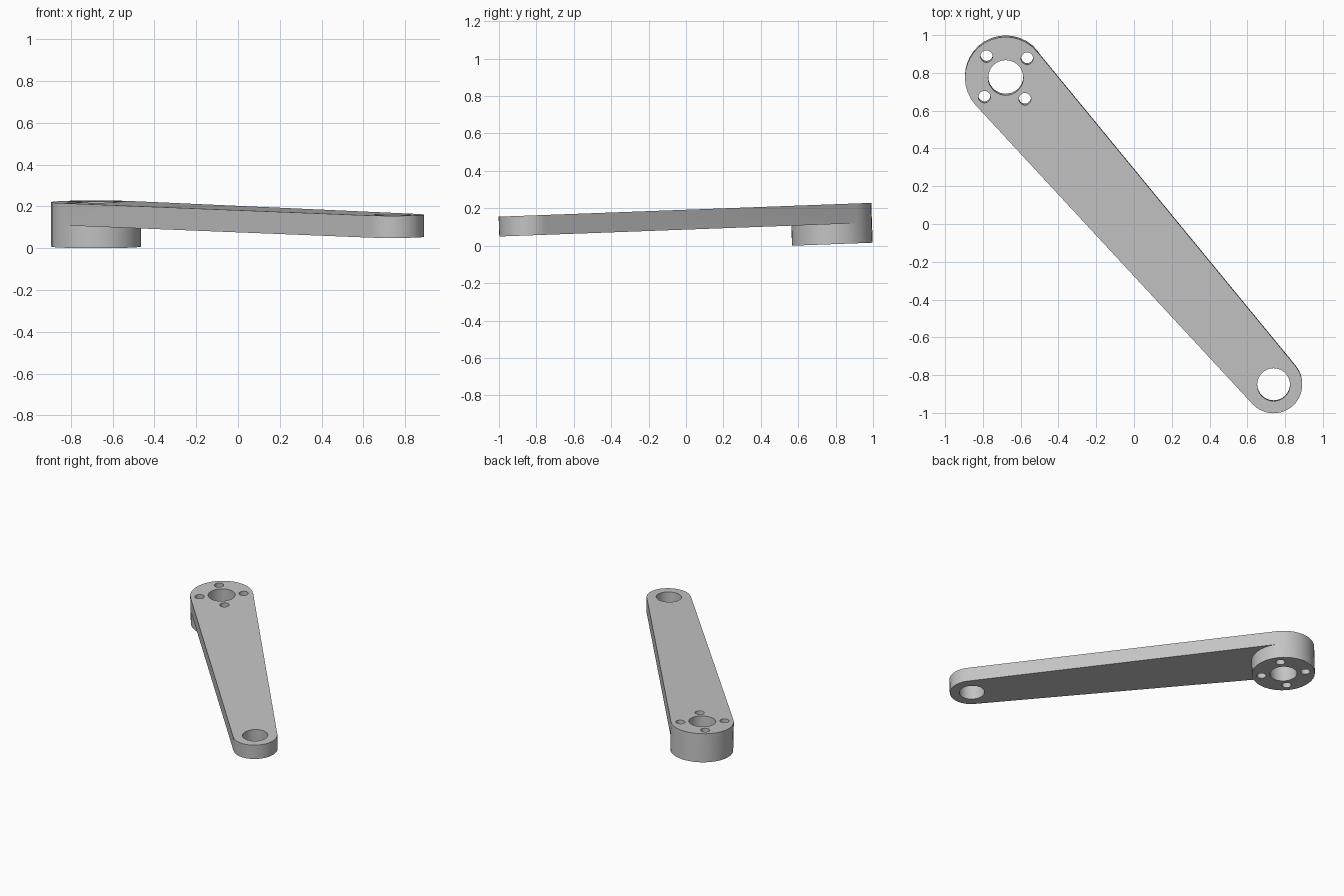
import bpy, bmesh
from math import pi, cos, sin, atan2, acos, radians
from mathutils import Vector, Matrix

if "Cube" in bpy.data.objects:
    bpy.data.objects.remove(bpy.data.objects["Cube"])

BOSS, BOSS_R = Vector((-0.679, 0.783)), 0.216
TIP, TIP_R = Vector((0.739, -0.843)), 0.152
MID, TOP = 0.107, 0.213      # underside and upper face of the arm
TILT = 0.037


def arc(centre, radius, start, end, steps):
    angles = [start + (end - start) * i / steps for i in range(steps + 1)]
    return [centre + Vector((cos(a), sin(a))) * radius for a in angles]


def circle(centre, radius, steps=32):
    return arc(centre, radius, 0, 2 * pi, steps)[:-1]


bm = bmesh.new()


def ring(loop, z):
    return [bm.verts.new((p.x, p.y, z)) for p in loop]


def fill(loops, z):
    """Flat face bounded by the first loop, with the others as holes."""
    edges = []
    for loop in loops:
        v = ring(loop, z)
        edges += [bm.edges.new((v[i - 1], v[i])) for i in range(len(v))]
    bmesh.ops.triangle_fill(bm, edges=edges, use_beauty=True, normal=(0, 0, 1))


def wall(loop, z0, z1):
    low, high = ring(loop, z0), ring(loop, z1)
    for i in range(len(loop)):
        bm.faces.new((low[i - 1], low[i], high[i], high[i - 1]))


# Outlines: two round ends joined by tangent sides
axis = TIP - BOSS
phi = atan2(axis.y, axis.x)
alpha = acos((BOSS_R - TIP_R) / axis.length)
tip_arc = arc(TIP, TIP_R, phi - alpha, phi + alpha, 16)
far_arc = arc(BOSS, BOSS_R, phi + alpha, phi + 2 * pi - alpha, 18)
near_arc = arc(BOSS, BOSS_R, phi + alpha, phi - alpha, 16)
outline = tip_arc + far_arc
boss_outline = far_arc + near_arc[::-1][1:-1]
underside = tip_arc + near_arc

# Holes: centre bore, four bolt holes around it, and the tip bore
boss_holes = [circle(BOSS, 0.093)]
for k in range(4):
    a = radians(42) + k * pi / 2
    boss_holes.append(circle(BOSS + Vector((cos(a), sin(a))) * 0.152, 0.032, 20))
tip_hole = circle(TIP, 0.087)

# Flat faces
fill([outline, tip_hole] + boss_holes, TOP)
fill([underside, tip_hole], MID)
fill([boss_outline] + boss_holes, 0)

# Side walls
wall(outline, MID, TOP)
wall(boss_outline, 0, MID)
wall(tip_hole, MID, TOP)
for hole in boss_holes:
    wall(hole, 0, TOP)

bmesh.ops.remove_doubles(bm, verts=bm.verts, dist=0.0001)
bmesh.ops.recalc_face_normals(bm, faces=bm.faces)

# Slight tilt, resting on the ground
bm.transform(Matrix.Rotation(TILT, 4, 'X'))
lowest = min(v.co.z for v in bm.verts)
bm.transform(Matrix.Translation((0, 0, -lowest)))

mesh = bpy.data.meshes.new("lever_arm")
bm.to_mesh(mesh)
bm.free()
arm = bpy.data.objects.new("lever_arm", mesh)
bpy.context.collection.objects.link(arm)

# Plain grey metal
grey = bpy.data.materials.new("light_grey")
grey.use_nodes = True
colour = (0.55, 0.55, 0.55, 1)
grey.diffuse_color = colour
grey.node_tree.nodes["Principled BSDF"].inputs["Base Color"].default_value = colour
mesh.materials.append(grey)

for o in bpy.context.selected_objects:
    o.select_set(False)
arm.select_set(True)
bpy.context.view_layer.objects.active = arm
bpy.ops.object.shade_smooth_by_angle(angle=radians(30))
